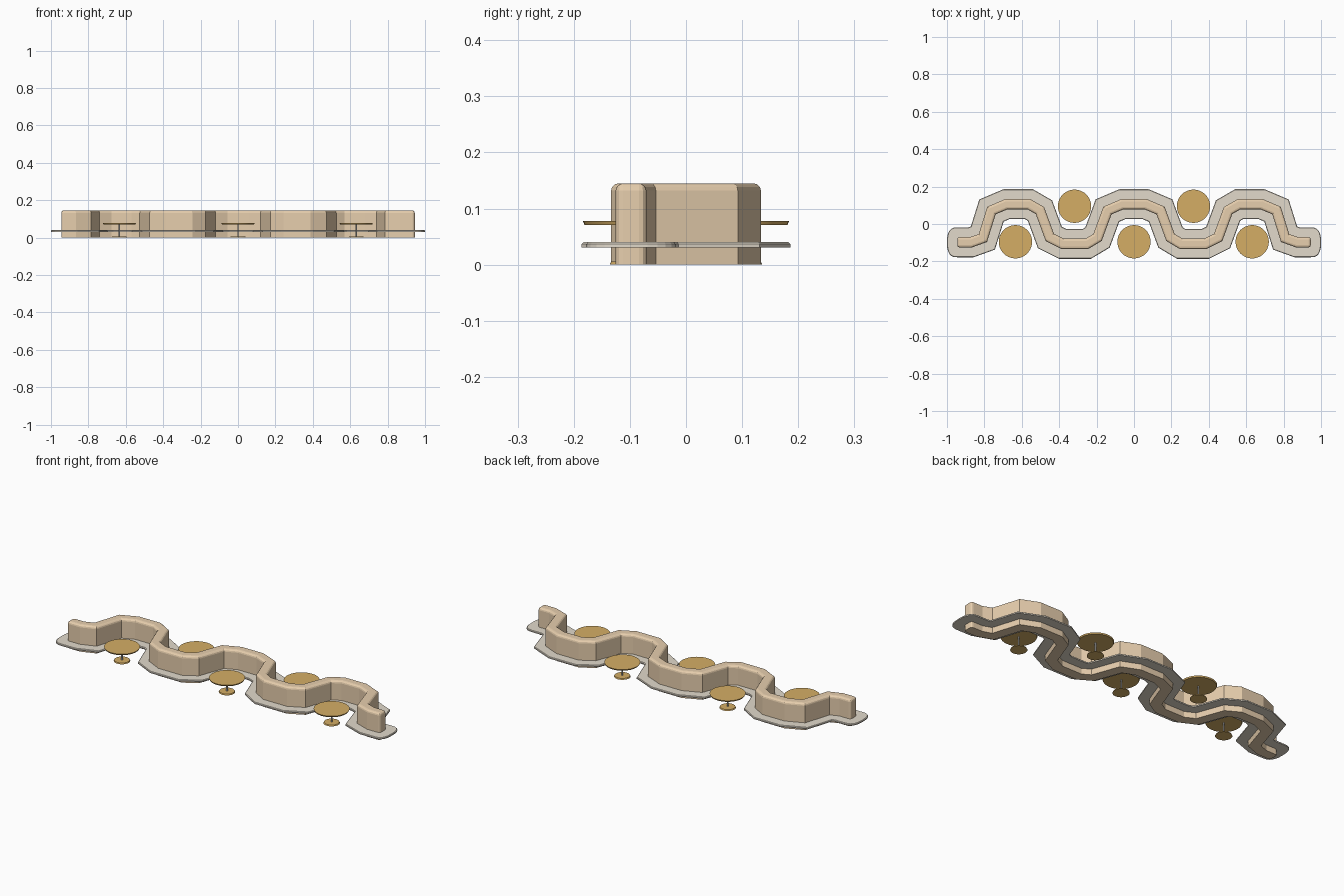
import bpy, bmesh, math
from mathutils import Vector

if "Cube" in bpy.data.objects:
    bpy.data.objects.remove(bpy.data.objects["Cube"])


def material(name, rgb):
    m = bpy.data.materials.new(name)
    m.diffuse_color = (*rgb, 1)
    m.use_nodes = True
    m.node_tree.nodes["Principled BSDF"].inputs["Base Color"].default_value = m.diffuse_color
    return m


TAN = material("tan_wood", (0.80, 0.62, 0.42))
PALE = material("pale_seat", (0.76, 0.70, 0.60))
BROWN = material("brown_top", (0.66, 0.42, 0.13))
STEEL = material("steel", (0.6, 0.6, 0.6))

# Serpentine centre line: right half, mirrored to the left
right = [(0.062, 0.106), (0.142, 0.072), (0.195, -0.072), (0.252, -0.106),
         (0.382, -0.106), (0.450, -0.072), (0.503, 0.072), (0.562, 0.106),
         (0.682, 0.106), (0.762, 0.072), (0.808, -0.075), (0.872, -0.098),
         (0.945, -0.098)]
path = [Vector((-x, y)) for x, y in reversed(right)] + [Vector(p) for p in right]


def offset(pts, d):
    """Mitred parallel of an open polyline."""
    out = []
    for i, p in enumerate(pts):
        a = (p - pts[i - 1]).normalized() if i else None
        b = (pts[i + 1] - p).normalized() if i < len(pts) - 1 else None
        a, b = a or b, b or a
        na, nb = Vector((-a.y, a.x)), Vector((-b.y, b.x))
        n = (na + nb).normalized()
        out.append(p + n * d / n.dot(na))
    return out


def cap(end, sign, depth, half):
    """Rounded end, running from one side of the ribbon to the other."""
    pts = []
    for k in range(1, 12):
        a = math.pi / 2 - math.pi * k / 12
        c, s = math.cos(a), math.sin(a)
        pts.append(end + Vector((sign * depth * c ** 0.75,
                                 sign * half * math.copysign(abs(s) ** 0.75, s))))
    return pts


def ribbon(name, half, z0, z1, bevel, segs, mat, depth=0):
    outline = offset(path, half)
    if depth:
        outline += cap(path[-1], 1, depth, half)
    outline += offset(path, -half)[::-1]
    if depth:
        outline += cap(path[0], -1, depth, half)
    bm = bmesh.new()
    face = bm.faces.new([bm.verts.new((p.x, p.y, z0)) for p in outline])
    ext = bmesh.ops.extrude_face_region(bm, geom=[face], use_keep_orig=True)
    for v in ext["geom"]:
        if isinstance(v, bmesh.types.BMVert):
            v.co.z = z1
    bmesh.ops.recalc_face_normals(bm, faces=bm.faces[:])
    # round the top rim, and the upright end corners of a square-ended ribbon
    edges = [e for e in bm.edges if all(v.co.z > z1 - 1e-5 for v in e.verts)]
    if not depth:
        edges += [e for e in bm.edges
                  if all(abs(v.co.x) > 0.94 for v in e.verts)
                  and abs(e.verts[0].co.z - e.verts[1].co.z) > 0.01]
    bmesh.ops.bevel(bm, geom=edges, offset=bevel, segments=segs, profile=0.5,
                    affect='EDGES', clamp_overlap=True)
    bmesh.ops.triangulate(bm, faces=[f for f in bm.faces if len(f.verts) > 4])
    me = bpy.data.meshes.new(name)
    bm.to_mesh(me)
    bm.free()
    me.materials.append(mat)
    ob = bpy.data.objects.new(name, me)
    bpy.context.collection.objects.link(ob)


ribbon("backrest_wall", 0.0275, 0.0, 0.145, 0.013, 3, TAN)
ribbon("seat_shelf", 0.08, 0.031, 0.040, 0.003, 1, PALE, depth=0.055)


def disc(name, x, y, z0, z1, r0, r1, mat, sides=40):
    bpy.ops.mesh.primitive_cone_add(vertices=sides, radius1=r0, radius2=r1,
                                    depth=z1 - z0, location=(x, y, (z0 + z1) / 2))
    ob = bpy.context.object
    ob.name = name
    ob.data.materials.append(mat)
    bpy.ops.object.shade_smooth_by_angle()


# Round tables nested in the bends
for x, y in [(-0.634, -0.095), (0, -0.095), (0.632, -0.095),
             (-0.318, 0.095), (0.318, 0.095)]:
    disc("table_top", x, y, 0.071, 0.078, 0.086, 0.089, BROWN)
    disc("table_stem", x, y, 0.004, 0.072, 0.004, 0.004, STEEL, 12)
    disc("table_foot", x, y, 0.0, 0.006, 0.041, 0.038, BROWN)
